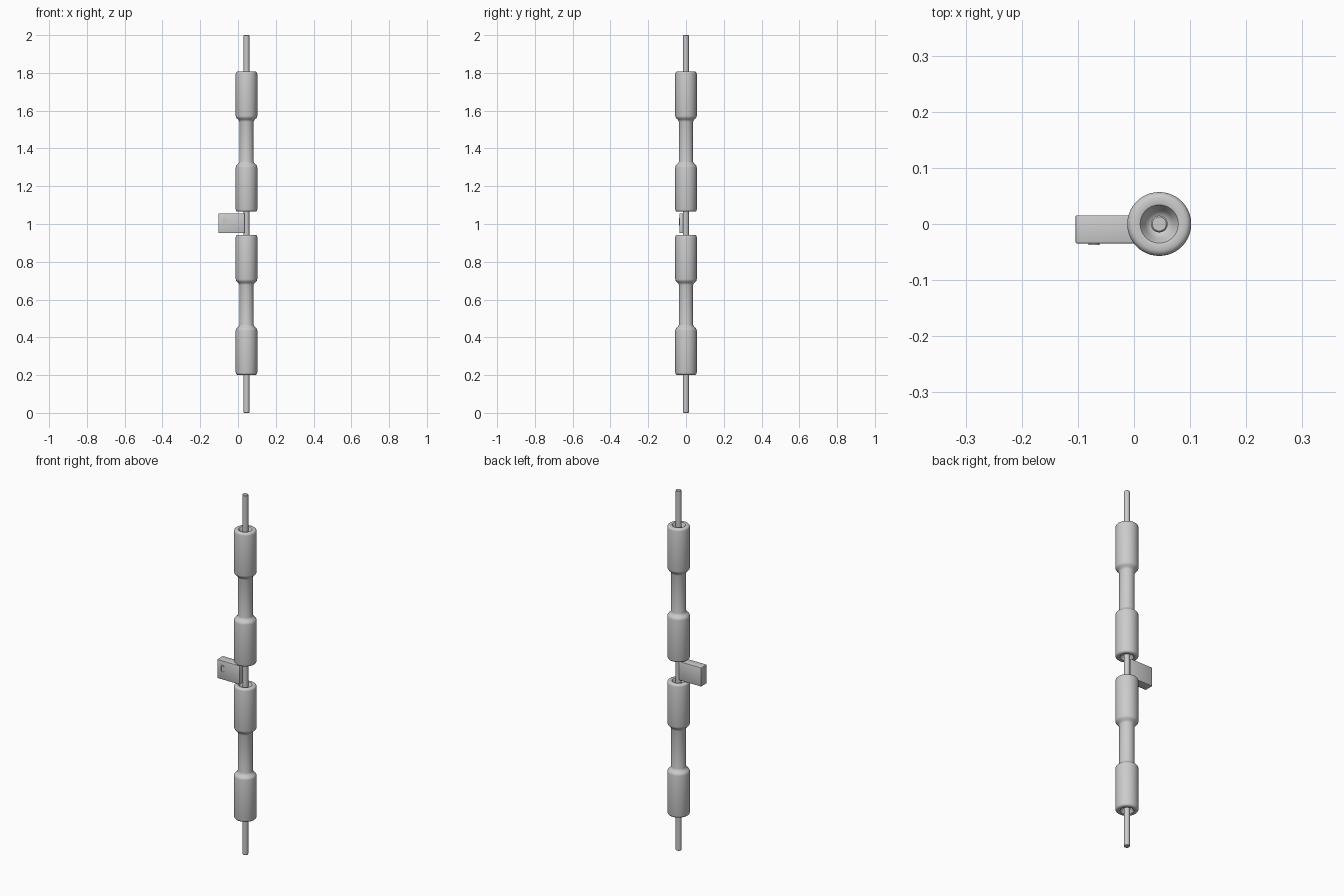
import bpy, bmesh
from math import pi, cos, sin, radians

if "Cube" in bpy.data.objects:
    bpy.data.objects.remove(bpy.data.objects["Cube"])

AXIS_X = 0.045   # all turned parts share this vertical axis


def finish(name, bm, loc=(0, 0, 0)):
    bmesh.ops.recalc_face_normals(bm, faces=bm.faces)
    me = bpy.data.meshes.new(name)
    bm.to_mesh(me)
    bm.free()
    ob = bpy.data.objects.new(name, me)
    bpy.context.collection.objects.link(ob)
    ob.location = loc
    bpy.ops.object.select_all(action='DESELECT')
    bpy.context.view_layer.objects.active = ob
    ob.select_set(True)
    bpy.ops.object.shade_smooth_by_angle(angle=radians(35))
    return ob


def lathe(name, profile, sides, z=0):
    bm = bmesh.new()
    vs = [bm.verts.new((r, 0, h)) for r, h in profile]
    es = [bm.edges.new(p) for p in zip(vs, vs[1:])]
    bmesh.ops.spin(bm, geom=vs + es, cent=(0, 0, 0), axis=(0, 0, 1),
                   angle=2 * pi, steps=sides, use_merge=True)
    bmesh.ops.remove_doubles(bm, verts=bm.verts, dist=1e-5)
    return finish(name, bm, (AXIS_X, 0, z))


# Grip: upper half of the profile, dished end to waist, then mirrored
R, NECK, H = 0.057, 0.038, 0.371
half = [(0.014, H - 0.028), (0.019, H - 0.026), (0.025, H - 0.018),
        (0.030, H - 0.007), (0.034, H - 0.001), (0.037, H), (0.047, H),
        (0.052, H - 0.002), (0.0555, H - 0.006), (R, H - 0.012),
        (R, 0.136), (0.0555, 0.129), (0.051, 0.123), (0.043, 0.116),
        (0.0395, 0.111), (NECK, 0.105)]
grip_profile = half + [(r, -h) for r, h in reversed(half)]
for name, z in (("lower_grip", 0.572), ("upper_grip", 1.436)):
    lathe(name, grip_profile, 40, z)

# Central rod
lathe("rod", [(0, 0), (0.0125, 0), (0.015, 0.003),
              (0.015, 1.997), (0.0125, 2.0), (0, 2.0)], 20)

# Side block butting against the rod
bm = bmesh.new()
bmesh.ops.create_cube(bm, size=1)
bmesh.ops.scale(bm, vec=(0.138, 0.05, 0.104), verts=bm.verts)
bmesh.ops.bevel(bm, geom=bm.edges[:], offset=0.002, segments=2,
                profile=0.5, affect='EDGES')
finish("side_block", bm, (-0.035, -0.0095, 1.004))

# Oval raised rim with a recessed centre on the block's front
bm = bmesh.new()
w, straight = 0.010, 0.010
ring = []
for i in range(24):
    a = 2 * pi * (i + 0.5) / 24
    ring.append(bm.verts.new((w * cos(a), 0,
                              w * sin(a) + (straight if sin(a) > 0 else -straight))))
face = bm.faces.new(ring)
ext = bmesh.ops.extrude_face_region(bm, geom=[face])
bmesh.ops.translate(bm, vec=(0, -0.004, 0),
                    verts=[v for v in ext["geom"] if isinstance(v, bmesh.types.BMVert)])
front = next(f for f in ext["geom"] if isinstance(f, bmesh.types.BMFace))
bmesh.ops.recalc_face_normals(bm, faces=bm.faces)
bmesh.ops.inset_region(bm, faces=[front], thickness=0.003)
inner = bmesh.ops.extrude_face_region(bm, geom=[front])
bmesh.ops.delete(bm, geom=[front], context='FACES_ONLY')
bmesh.ops.translate(bm, vec=(0, 0.002, 0),
                    verts=[v for v in inner["geom"] if isinstance(v, bmesh.types.BMVert)])
finish("oval_rim", bm, (-0.071, -0.0335, 1.012))
